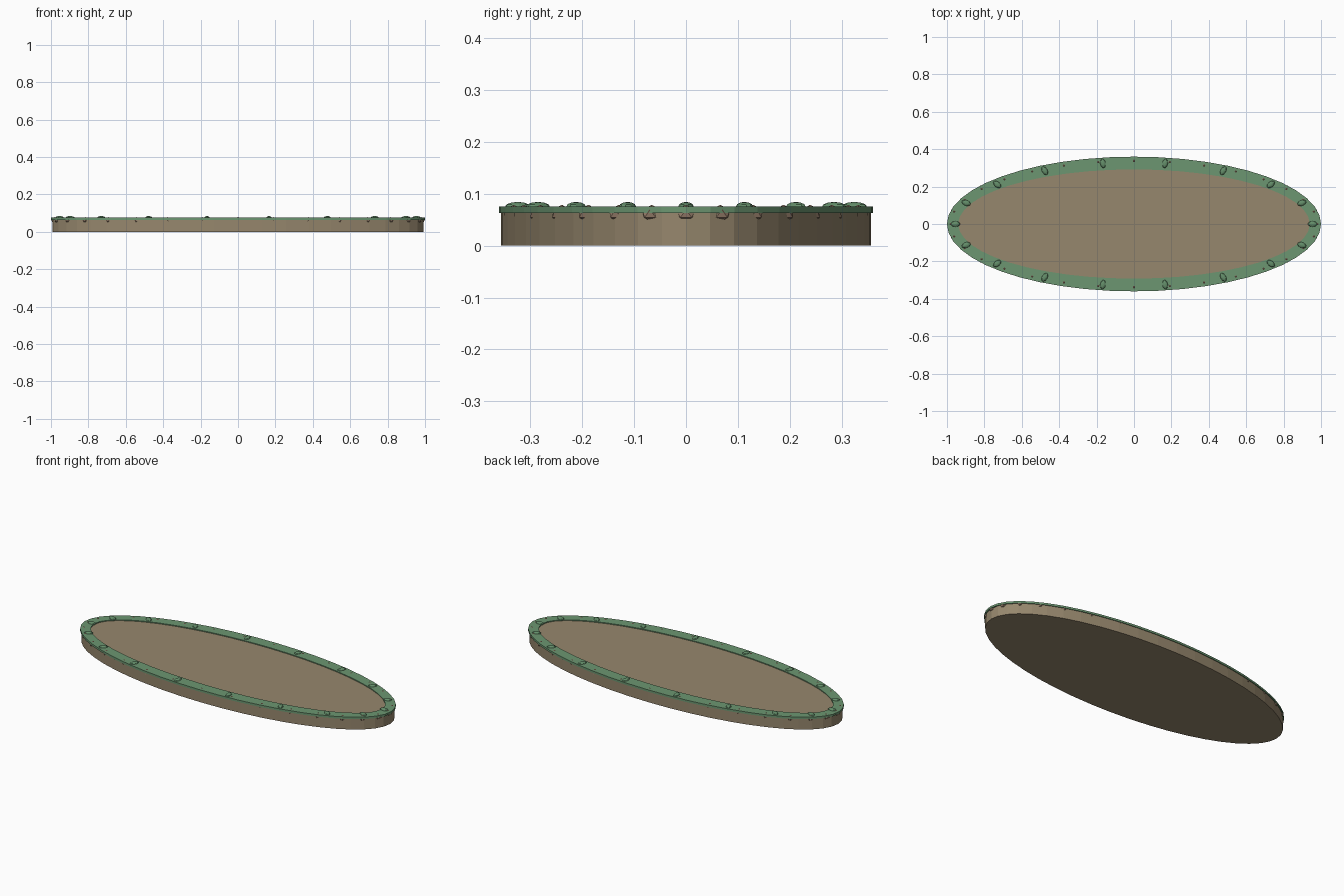
import bpy, bmesh, math
from mathutils import Matrix, Vector

if "Cube" in bpy.data.objects:
    bpy.data.objects.remove(bpy.data.objects["Cube"])


def material(name, rgb):
    m = bpy.data.materials.new(name)
    lin = [((c / 255 + 0.055) / 1.055) ** 2.4 for c in rgb]
    m.diffuse_color = (*lin, 1)
    m.use_nodes = True
    m.node_tree.nodes["Principled BSDF"].inputs["Base Color"].default_value = m.diffuse_color
    return m


EARTH = material("earth brown", (150, 135, 109))
MOSS = material("moss green", (108, 150, 113))
LEAF = material("leaf green", (100, 142, 106))
STONE = material("reddish brown", (152, 128, 108))


def add_object(name, bm, mat):
    bmesh.ops.recalc_face_normals(bm, faces=bm.faces)
    me = bpy.data.meshes.new(name)
    bm.to_mesh(me)
    bm.free()
    me.materials.append(mat)
    ob = bpy.data.objects.new(name, me)
    bpy.context.collection.objects.link(ob)
    return ob


def ellipse(a, b, t, z=0):
    return Vector((a * math.cos(t), b * math.sin(t), z))


SEG = 48

# Oval slab
bm = bmesh.new()
bmesh.ops.create_cone(bm, cap_ends=True, segments=SEG, radius1=1, radius2=1, depth=1,
                      matrix=Matrix.Translation((0, 0, 0.035)) @ Matrix.Diagonal((0.993, 0.356, 0.07, 1)))
add_object("oval_slab", bm, EARTH)

# Flat rim band around the top edge
bm = bmesh.new()
section = [(1.0, 0.36, 0.063), (1.0, 0.36, 0.075), (0.94, 0.292, 0.075), (0.94, 0.292, 0.063)]
loops = [[bm.verts.new(ellipse(a, b, math.tau * i / SEG, z)) for a, b, z in section] for i in range(SEG)]
for i in range(SEG):
    p, q = loops[i], loops[(i + 1) % SEG]
    for k in range(4):
        n = (k + 1) % 4
        bm.faces.new((p[k], q[k], q[n], p[n]))
add_object("moss_rim", bm, MOSS)

# Flattened leaves lying radially on the rim
bm = bmesh.new()
for i in range(18):
    t = math.tau * i / 18
    bmesh.ops.create_uvsphere(bm, u_segments=10, v_segments=6, radius=1,
                              matrix=Matrix.Translation(ellipse(0.955, 0.329, t, 0.075))
                              @ Matrix.Rotation(t, 4, 'Z') @ Matrix.Diagonal((0.025, 0.015, 0.009, 1)))
add_object("rim_leaves", bm, LEAF)

# Small stones set under the rim
bm = bmesh.new()
for i in range(32):
    t = math.tau * i / 32
    bmesh.ops.create_icosphere(bm, subdivisions=1, radius=1,
                               matrix=Matrix.Translation(ellipse(0.98, 0.338, t, 0.0615))
                               @ Matrix.Rotation(t, 4, 'Z') @ Matrix.Diagonal((0.021, 0.021, 0.017, 1)))
add_object("edge_stones", bm, STONE)
